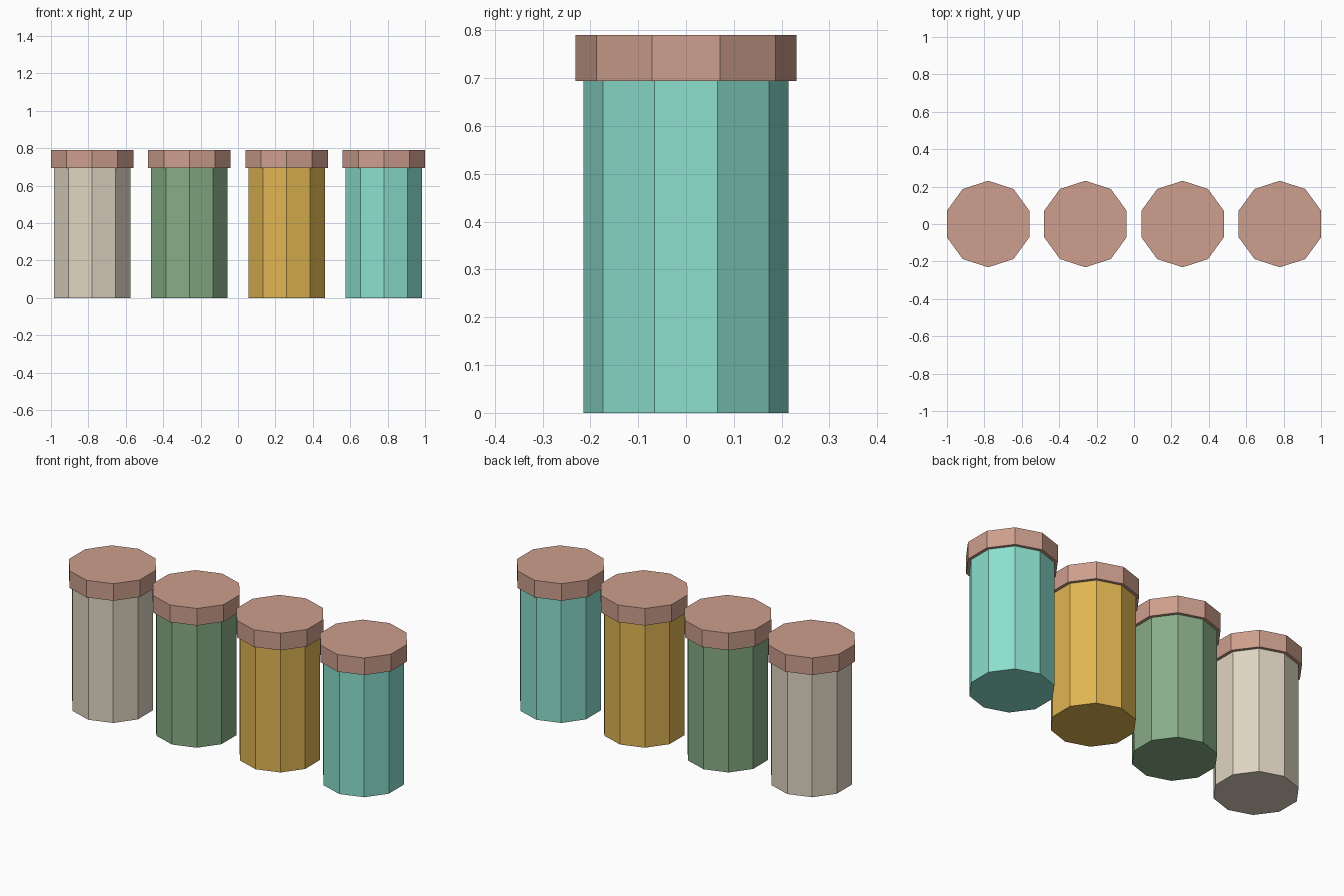
import bpy, bmesh, math

if "Cube" in bpy.data.objects:
    bpy.data.objects.remove(bpy.data.objects["Cube"])


def material(name, rgb):
    """Flat colour from sRGB 0-255 values."""
    m = bpy.data.materials.new(name)
    lin = [((c / 255 + 0.055) / 1.055) ** 2.4 for c in rgb]
    m.diffuse_color = (*lin, 1)
    m.use_nodes = True
    m.node_tree.nodes["Principled BSDF"].inputs["Base Color"].default_value = m.diffuse_color
    return m


def prism(name, x, radius, z0, z1, mat):
    """Ten-sided upright prism with a corner pointing along y."""
    bm = bmesh.new()
    ring = [bm.verts.new((radius * math.sin(i * math.tau / 10),
                          radius * math.cos(i * math.tau / 10), z0)) for i in range(10)]
    base = bm.faces.new(ring)
    top = bmesh.ops.extrude_face_region(bm, geom=[base], use_keep_orig=True)
    verts = [v for v in top["geom"] if isinstance(v, bmesh.types.BMVert)]
    bmesh.ops.translate(bm, verts=verts, vec=(0, 0, z1 - z0))
    bmesh.ops.recalc_face_normals(bm, faces=bm.faces)
    mesh = bpy.data.meshes.new(name)
    bm.to_mesh(mesh)
    bm.free()
    mesh.materials.append(mat)
    ob = bpy.data.objects.new(name, mesh)
    ob.location.x = x
    bpy.context.collection.objects.link(ob)


lid_mat = material("dusty pink lid", (205, 159, 141))
jars = [("cream", (223, 212, 193)), ("green", (135, 173, 134)),
        ("mustard", (223, 181, 82)), ("teal", (139, 224, 206))]

# Row of four jars, each a coloured body with a wider lid
for i, (colour, rgb) in enumerate(jars):
    x = -0.78 + 0.52 * i
    prism(colour + "_jar_body", x, 0.2145, 0, 0.694, material(colour, rgb))
    prism(colour + "_jar_lid", x, 0.2313, 0.694, 0.79, lid_mat)
